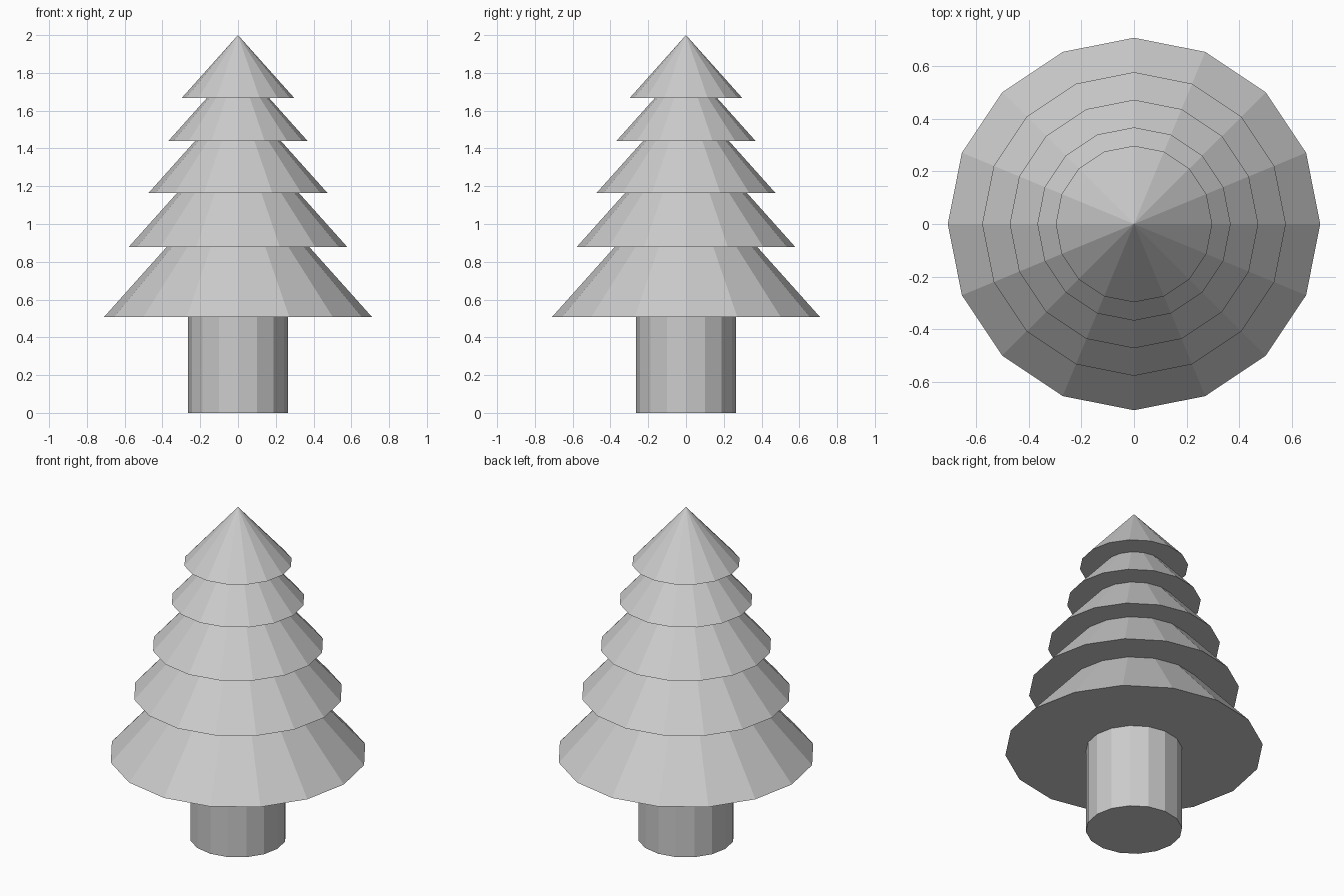
import bpy
import math

if "Cube" in bpy.data.objects:
    bpy.data.objects.remove(bpy.data.objects["Cube"])


def cone(name, r_bottom, r_top, z0, z1, sides=16):
    bpy.ops.mesh.primitive_cone_add(
        vertices=sides, radius1=r_bottom, radius2=r_top, depth=z1 - z0,
        location=(0, 0, (z0 + z1) / 2))
    bpy.context.object.name = name


# Trunk
cone("trunk", 0.265, 0.265, 0.0, 0.53)

# Foliage tiers: base height and base radius, all with the same slope
tiers = [(0.508, 0.709), (0.879, 0.578), (1.165, 0.473), (1.44, 0.368), (1.667, 0.298)]
slope = 0.298 / (2.0 - 1.667)
for i, (z, r) in enumerate(tiers):
    if i == len(tiers) - 1:
        cone("tree_top", r, 0.0, z, 2.0)
    else:
        top = tiers[i + 1][0] + 0.01
        cone(f"foliage_tier_{i + 1}", r, r - slope * (top - z), z, top)
